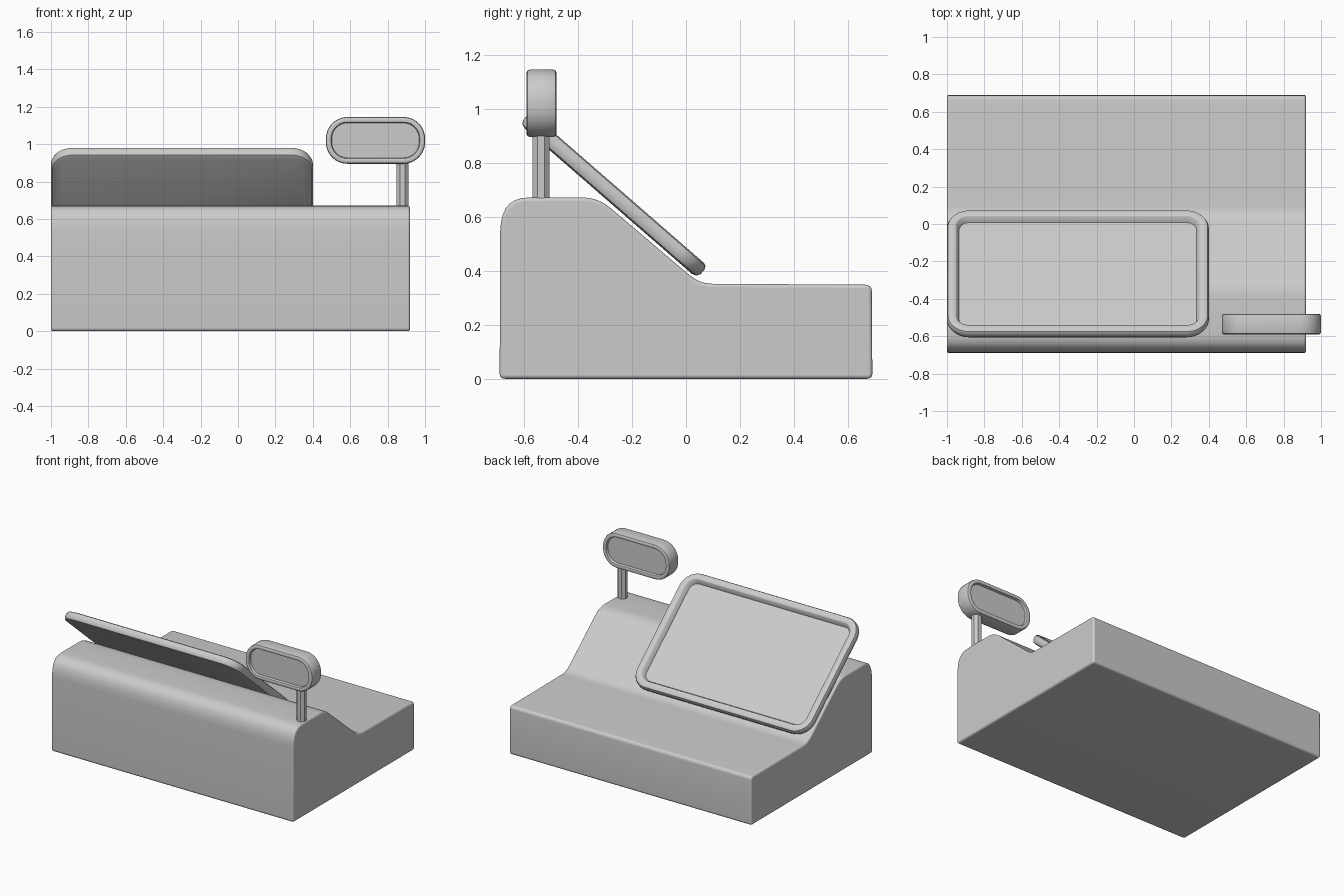
import bpy, bmesh, math
from mathutils import Vector

if "Cube" in bpy.data.objects:
    bpy.data.objects.remove(bpy.data.objects["Cube"])


def finish(name, bm, angle=35):
    """Turn a bmesh into a named, smooth-by-angle object."""
    bmesh.ops.recalc_face_normals(bm, faces=bm.faces)
    mesh = bpy.data.meshes.new(name)
    bm.to_mesh(mesh)
    bm.free()
    ob = bpy.data.objects.new(name, mesh)
    bpy.context.collection.objects.link(ob)
    bpy.ops.object.select_all(action='DESELECT')
    ob.select_set(True)
    bpy.context.view_layer.objects.active = ob
    bpy.ops.object.shade_smooth_by_angle(angle=math.radians(angle))
    return ob


def rounded_profile(points, steps=6):
    """Polygon from (y, z, cut) corners, each corner eased by a curve."""
    out = []
    for i, (y, z, cut) in enumerate(points):
        p = Vector((y, z))
        a = p + (Vector(points[i - 1][:2]) - p).normalized() * cut
        b = p + (Vector(points[(i + 1) % len(points)][:2]) - p).normalized() * cut
        for k in range(steps + 1):
            t = k / steps
            out.append(a * (1 - t) ** 2 + p * 2 * t * (1 - t) + b * t * t)
    return out


def loft(bm, rings):
    loops = [[bm.verts.new(p) for p in ring] for ring in rings]
    n = len(loops[0])
    for a, b in zip(loops, loops[1:]):
        for i in range(n):
            j = (i + 1) % n
            bm.faces.new((a[i], a[j], b[j], b[i]))
    bm.faces.new(loops[0])
    bm.faces.new(loops[-1])


def plate(name, w, h, r, layers, location, tilt):
    """Rounded rectangle lofted through (inset, height) layers."""
    def ring(inset, z, steps=10):
        rr = max(r - inset, 0.01)
        cx, cy = w / 2 - inset - rr, h / 2 - inset - rr
        pts = []
        for q, (sx, sy) in enumerate([(1, 1), (-1, 1), (-1, -1), (1, -1)]):
            for k in range(steps + 1):
                a = math.pi / 2 * (q + k / steps)
                pts.append((sx * cx + rr * math.cos(a), sy * cy + rr * math.sin(a), z))
        return pts
    bm = bmesh.new()
    loft(bm, [ring(*layer) for layer in layers])
    ob = finish(name, bm)
    ob.location = location
    ob.rotation_euler = (tilt, 0, 0)
    return ob


# Register body: side profile swept across, with softened side edges
profile = rounded_profile([
    (-0.69, 0.005, 0.02), (0.69, 0.005, 0.02), (0.688, 0.353, 0.025),
    (0.05, 0.357, 0.05), (-0.325, 0.676, 0.06), (-0.672, 0.676, 0.09),
    (-0.688, 0.56, 0.02)])
bm = bmesh.new()
loft(bm, [[(x, p.x, p.y) for p in profile] for x in (-1.0, 0.92)])
bmesh.ops.translate(bm, verts=bm.verts, vec=(0, 0, -min(v.co.z for v in bm.verts)))
body = finish("register_body", bm, 40)
bevel = body.modifiers.new("soft_edges", 'BEVEL')
bevel.width = 0.012
bevel.segments = 3
bevel.limit_method = 'ANGLE'
bevel.angle_limit = math.radians(50)

# Tilted screen with raised rim and sunken panel
plate("touch_screen", 1.40, 0.87, 0.12,
      [(0.025, -0.03), (0.008, -0.024), (0, -0.01), (0, 0.012),
       (0.006, 0.025), (0.018, 0.03), (0.045, 0.03), (0.05, 0.027),
       (0.065, -0.006)],
      (-0.30, -0.268, 0.68), math.radians(-41))

# Customer display, recessed on both sides
half = [(0.032, 0.036), (0.028, 0.053), (0.024, 0.055), (0.01, 0.055),
        (0.003, 0.051), (0, 0.042)]
plate("customer_display", 0.53, 0.25, 0.115,
      half + [(i, -z) for i, z in reversed(half)],
      (0.735, -0.535, 1.02), math.radians(90))

# Display pole
bm = bmesh.new()
bmesh.ops.create_cone(bm, cap_ends=True, segments=8, radius1=0.034, radius2=0.034, depth=0.26)
pole = finish("display_pole", bm)
pole.location = (0.88, -0.537, 0.78)
pole.rotation_euler = (0, 0, math.radians(22.5))
